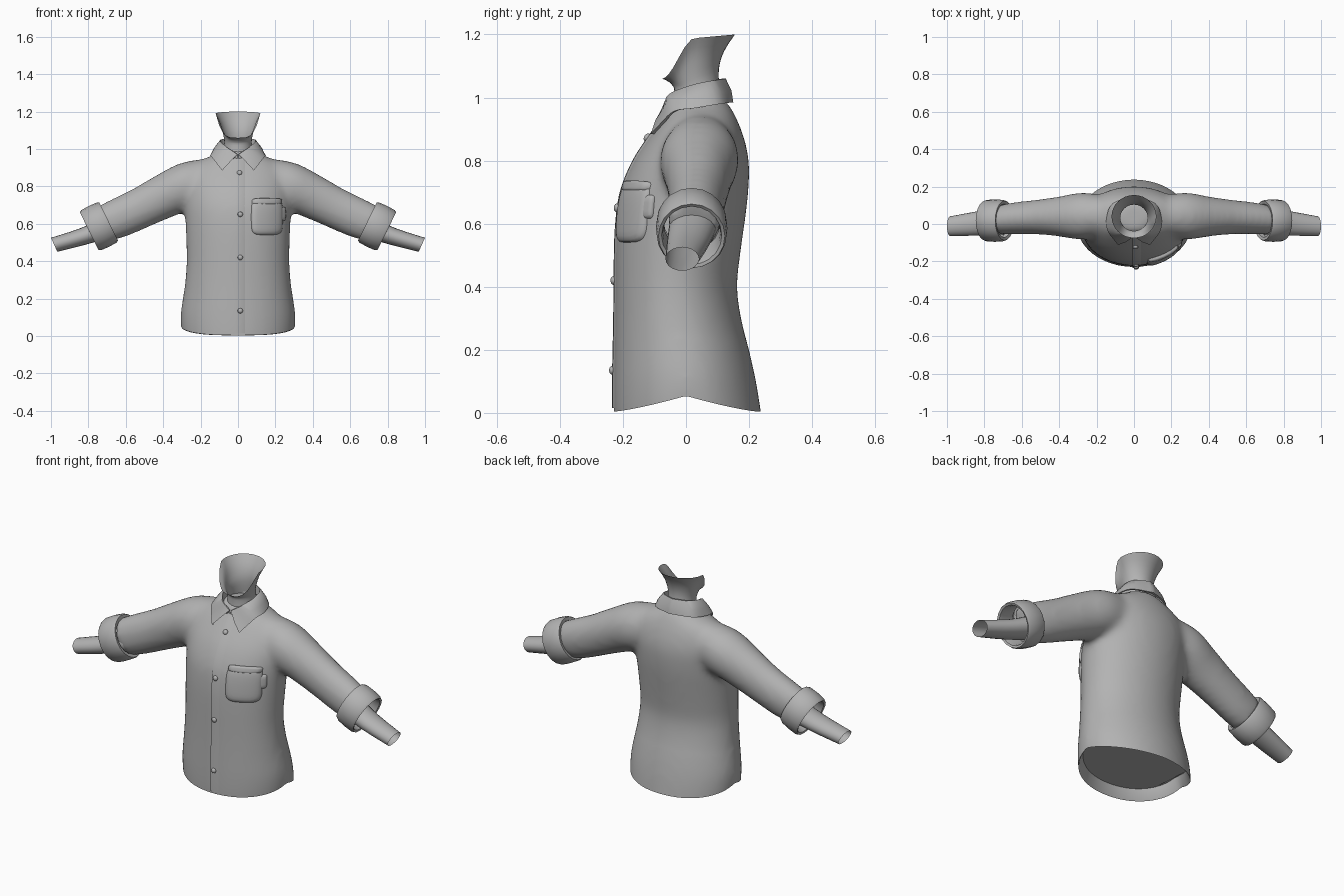
import bpy, bmesh, math
from mathutils import Vector
from mathutils.bvhtree import BVHTree

if "Cube" in bpy.data.objects:
    bpy.data.objects.remove(bpy.data.objects["Cube"])

grey = bpy.data.materials.new("cloth grey")
grey.diffuse_color = (0.45, 0.45, 0.45, 1)
grey.use_nodes = True
grey.node_tree.nodes["Principled BSDF"].inputs["Base Color"].default_value = grey.diffuse_color


def spline(pts, n):
    """Catmull-Rom resampling of a list of tuples, n steps per span."""
    out = []
    for i in range(len(pts) - 1):
        p = [Vector(pts[max(0, min(len(pts) - 1, i + k))]) for k in (-1, 0, 1, 2)]
        for j in range(n):
            t = j / n
            out.append(0.5 * (2 * p[1] + (p[2] - p[0]) * t + (2 * p[0] - 5 * p[1] + 4 * p[2] - p[3]) * t * t
                              + (3 * p[1] - p[0] - 3 * p[2] + p[3]) * t ** 3))
    return out + [Vector(pts[-1])]


def ring(c, u, v, n):
    """Ellipse of n points around c with radius vectors u and v."""
    a = [2 * math.pi * i / n for i in range(n)]
    return [Vector(c) + Vector(u) * math.cos(t) + Vector(v) * math.sin(t) for t in a]


def skin(bm, rows, closed=True, caps=False):
    """Quads between successive rows of points."""
    vs = [[bm.verts.new(p) for p in r] for r in rows]
    n = len(rows[0])
    for a, b in zip(vs, vs[1:]):
        for i in range(n if closed else n - 1):
            j = (i + 1) % n
            bm.faces.new((a[i], a[j], b[j], b[i]))
    if caps:
        bm.faces.new(vs[0])
        bm.faces.new(vs[-1])
    bmesh.ops.recalc_face_normals(bm, faces=bm.faces)


def finish(bm, name, angle=40):
    me = bpy.data.meshes.new(name)
    bm.to_mesh(me)
    bm.free()
    ob = bpy.data.objects.new(name, me)
    bpy.context.collection.objects.link(ob)
    me.materials.append(grey)
    bpy.ops.object.select_all(action='DESELECT')
    ob.select_set(True)
    bpy.context.view_layer.objects.active = ob
    bpy.ops.object.shade_smooth_by_angle(angle=math.radians(angle))
    return ob


# Torso volume: height, half width, front y, back y
torso = [(-.10, .296, -.225, .25), (0, .306, -.23, .238), (.1, .306, -.23, .222), (.2, .294, -.228, .20),
         (.3, .282, -.226, .175), (.4, .275, -.225, .162), (.5, .277, -.224, .172), (.6, .281, -.22, .186),
         (.7, .285, -.206, .198), (.8, .285, -.165, .20), (.88, .265, -.112, .182), (.935, .21, -.072, .16),
         (.965, .14, -.052, .145), (1.0, .09, -.04, .12)]
bm = bmesh.new()
skin(bm, [ring((0, (f + b) / 2, z), (w, 0, 0), (0, (b - f) / 2, 0), 40) for z, w, f, b in spline(torso, 3)], caps=True)

# Sleeve volumes: x, y, z, radius up, radius in y
sleeve = [(.10, .045, .835, .12, .09), (.20, .045, .82, .125, .115), (.29, .042, .797, .127, .126),
          (.40, .04, .745, .119, .107), (.52, .037, .685, .111, .093), (.64, .03, .63, .108, .086),
          (.72, .022, .598, .10, .08)]
for s in (1, -1):
    rows = []
    for x, y, z, r, ry in spline(sleeve, 3):
        tilt = min(1, max(0, (x - .12) / .3)) * .45
        rows.append(ring((s * x, y, z), (s * r * math.sin(tilt), 0, r * math.cos(tilt)), (0, ry, 0), 28))
    skin(bm, rows, caps=True)

# Fuse torso and sleeves into one soft skin
shirt = finish(bm, "shirt_body")
m = shirt.modifiers.new("fuse", 'REMESH')
m.mode, m.voxel_size = 'VOXEL', .017
m = shirt.modifiers.new("soften", 'SMOOTH')
m.factor, m.iterations = .5, 12
fused = bpy.data.meshes.new_from_object(shirt.evaluated_get(bpy.context.evaluated_depsgraph_get()))
bpy.data.objects.remove(shirt)

# Hem: cut, raise at the sides, turn inward and close
bm = bmesh.new()
bm.from_mesh(fused)
bmesh.ops.bisect_plane(bm, geom=bm.verts[:] + bm.edges[:] + bm.faces[:], plane_co=(0, 0, 0),
                       plane_no=(0, 0, 1), clear_inner=True)
for v in bm.verts:
    if v.co.z < .25:
        v.co.z += (1 - v.co.z / .25) * (.004 + .05 * max(0, 1 - abs(v.co.y) / .23) ** 1.3)
for scale, rise in ((.985, .004), (.93, .055)):
    e = [e for e in bm.edges if e.is_boundary]
    new = bmesh.ops.extrude_edge_only(bm, edges=e)["geom"]
    for v in [g for g in new if isinstance(g, bmesh.types.BMVert)]:
        v.co = (v.co.x * scale, v.co.y * scale, v.co.z + rise)
bmesh.ops.holes_fill(bm, edges=[e for e in bm.edges if e.is_boundary], sides=0)
bmesh.ops.recalc_face_normals(bm, faces=bm.faces)
tree = BVHTree.FromBMesh(bm)
finish(bm, "shirt_body", 60)


def on_front(x, z):
    """Point and normal of the shirt front at x, z."""
    co, no, _, _ = tree.ray_cast(Vector((x, -1, z)), Vector((0, 1, 0)))
    return co, (no if no.y < 0 else -no)


def puff(name, x0, x1, z0, z1, depth, n=14, power=5):
    """Padded patch with rounded corners laid on the shirt front."""
    rows = []
    for j in range(n + 1):
        row = []
        for i in range(n + 1):
            u, v = math.sin(math.pi / 2 * (2 * i / n - 1)), math.sin(math.pi / 2 * (2 * j / n - 1))
            m = max(abs(u), abs(v))
            k = m / (abs(u) ** power + abs(v) ** power) ** (1 / power) if m > 1e-6 else 1
            co, no = on_front((x0 + x1) / 2 + u * k * (x1 - x0) / 2, (z0 + z1) / 2 + v * k * (z1 - z0) / 2)
            row.append(co + no * (-.003 + (depth + .003) * (1 - m ** 8) ** .5))
        rows.append(row)
    bm = bmesh.new()
    skin(bm, rows, closed=False)
    if sum((f.normal.y for f in bm.faces)) > 0:
        bmesh.ops.reverse_faces(bm, faces=bm.faces)
    finish(bm, name, 60)


# Chest pocket with its upper edge band and side tab
puff("pocket", .07, .238, .54, .733, .015)
puff("pocket_band", .073, .235, .70, .735, .017, 8)
puff("pocket_tab", .22, .252, .615, .692, .010, 8)

# Button placket: raised along one edge, flush on the other
rows = []
for i in range(41):
    z = .016 + i * (.94 - .016) / 40
    rows.append([on_front(dx - .008, z)[0] + on_front(dx - .008, z)[1] * h
                 for dx, h in ((0, -.003), (0, .006), (.03, .005), (.055, -.003))])
bm = bmesh.new()
skin(bm, rows, closed=False)
finish(bm, "placket", 40)

# Buttons
for x, z in ((-.03, .955), (.008, .87), (.012, .65), (.012, .42), (.012, .135)):
    co, no = on_front(x, z)
    bm = bmesh.new()
    bmesh.ops.create_uvsphere(bm, u_segments=14, v_segments=8, radius=.014)
    bmesh.ops.scale(bm, vec=(1, 1, .7), verts=bm.verts)
    bmesh.ops.transform(bm, matrix=no.to_track_quat('Z', 'Y').to_matrix().to_4x4(), verts=bm.verts)
    bmesh.ops.translate(bm, vec=co + no * .006, verts=bm.verts)
    finish(bm, "button", 60)

# Folded collar: inner stand, top fold and lower edge, running front to back
top = [(.004, -.07, .972), (.062, -.055, 1.01), (.097, .01, 1.037), (.083, .085, 1.053), (0, .126, 1.06)]
low = [(.085, -.105, .885), (.137, -.045, .953), (.148, .025, .966), (.115, .11, .98), (0, .150, .985)]


def lay(p, gap):
    """Keep a collar point just in front of the shirt."""
    if p.y < .02 and p.z < .965:
        hit = tree.ray_cast(Vector((p.x, -1, p.z)), Vector((0, 1, 0)))[0]
        if hit and hit.y < .06:
            p.y = min(p.y, hit.y - gap)
    return p


half_top, half_low = spline(top, 5), [lay(p, .012) for p in spline(low, 5)]
flip = lambda r: [Vector((-p.x, p.y, p.z)) for p in r[:-1]]
t, l = half_top + flip(half_top)[::-1], half_low + flip(half_low)[::-1]
inner = [Vector((p.x * .88, .03 + (p.y - .03) * .88, p.z - .06)) for p in t]
mid = [lay(a.lerp(b, .5) + Vector((a.x, a.y - .03, 0)).normalized() * .006, .012) for a, b in zip(t, l)]
lip = [Vector((p.x * .95, .03 + (p.y - .03) * .95, p.z + .001)) for p in t]
under = [Vector((p.x * .95, .03 + (p.y - .03) * .9, p.z)) for p in l]
bm = bmesh.new()
skin(bm, [inner, lip, t, mid, l, under], closed=False)
finish(bm, "collar", 45)

# Neck flaring into the slanted open edge under the jaw
n = 32
rows = []
for k in range(n):
    a = 2 * math.pi * k / n
    s, sx = (1 - math.cos(a)) / 2, math.sin(a)
    q = min(1, s / .44)
    rise = .85 * q * q * (3 - 2 * q) + .15 * s
    rows.append(spline([(.082 * sx, -.04 + .16 * s, .95), (.074 * sx, -.037 + .145 * s, 1.02),
                        (.076 * sx, -.043 + .147 * s, 1.038 + .05 * s),
                        (.095 * sx, -.055 + .175 * s, 1.05 + .095 * rise),
                        (.12 * sx, -.075 + .23 * s, 1.06 + .14 * rise)], 3))
bm = bmesh.new()
skin(bm, list(zip(*rows)))
finish(bm, "neck", 60)

for s, side in ((1, "left"), (-1, "right")):
    # Rolled cuff: distance along the sleeve, radius factor
    prof = [(0, .8), (-.004, .95), (.008, 1.0), (.055, 1.02), (.100, 1.0), (.112, .95), (.108, .86), (.09, .82), (.02, .8)]
    rows = [ring((s * (.695 + .9 * d), .018, .61 - .44 * d), (s * .053 * r, 0, .107 * r), (0, .111 * r, 0), 20)
            for d, r in prof]
    bm = bmesh.new()
    skin(bm, rows)
    finish(bm, side + "_cuff", 50)
    # Forearm, open at the wrist
    arm = [(.68, .022, .59, .058, .076), (.82, .005, .535, .047, .066), (.983, -.012, .488, .041, .053)]
    rows = [ring((s * x, y, z), (s * r * .41, 0, r * .91), (0, ry, 0), 20) for x, y, z, r, ry in spline(arm, 3)]
    bm = bmesh.new()
    skin(bm, rows)
    finish(bm, side + "_forearm", 60)
